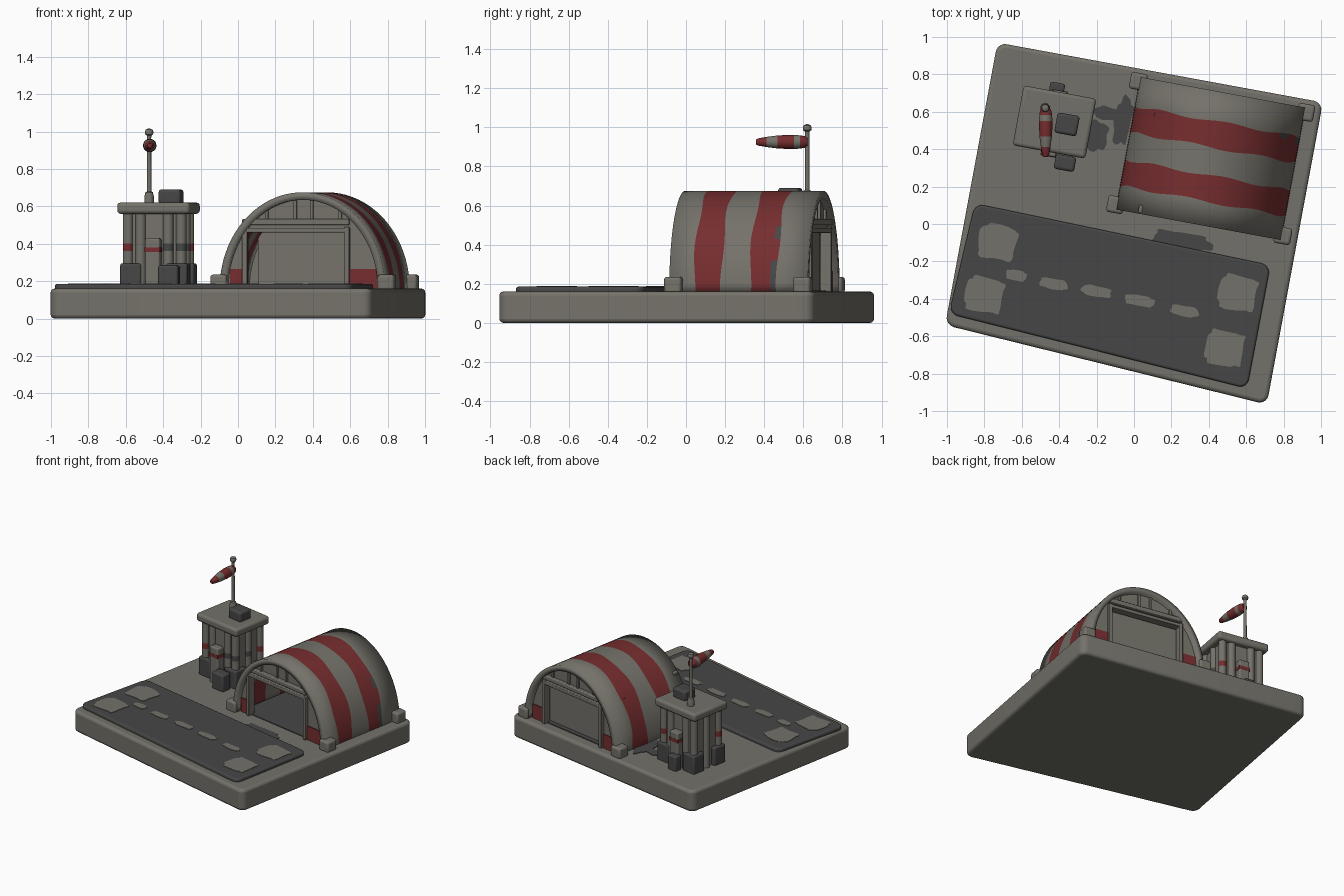
import bpy, bmesh, math
from mathutils import Matrix, Vector

if "Cube" in bpy.data.objects:
    bpy.data.objects.remove(bpy.data.objects["Cube"])

TURN = math.radians(-10.5)
GROUND = 0.16
made = []


def material(name, rgb):
    m = bpy.data.materials.new(name)
    m.use_nodes = True
    m.diffuse_color = (*rgb, 1)
    m.node_tree.nodes["Principled BSDF"].inputs["Base Color"].default_value = (*rgb, 1)
    return m


CONCRETE = material("concrete grey", (0.175, 0.167, 0.143))
RED = material("stripe red", (0.18, 0.026, 0.028))
DARK = material("asphalt dark", (0.062, 0.062, 0.063))
PALETTE = [CONCRETE, RED, DARK]
GREY_I, RED_I, DARK_I = range(3)


def finish(name, bm, index=None, matrix=Matrix(), bevel=0):
    me = bpy.data.meshes.new(name)
    for f in bm.faces:
        if index is not None:
            f.material_index = index
    bm.to_mesh(me)
    bm.free()
    for m in PALETTE:
        me.materials.append(m)
    ob = bpy.data.objects.new(name, me)
    ob.matrix_world = matrix
    bpy.context.collection.objects.link(ob)
    if bevel:
        mod = ob.modifiers.new("soft_edges", "BEVEL")
        mod.width, mod.segments = bevel, 3
        mod.limit_method, mod.angle_limit = "ANGLE", math.radians(40)
    made.append(ob)
    return ob


def prism(points, depth):
    """Extrude a closed outline of 3D points along a vector."""
    bm = bmesh.new()
    face = bm.faces.new([bm.verts.new(p) for p in points])
    top = bmesh.ops.extrude_face_region(bm, geom=[face])
    bmesh.ops.translate(bm, vec=depth, verts=[v for v in top["geom"] if isinstance(v, bmesh.types.BMVert)])
    bmesh.ops.recalc_face_normals(bm, faces=bm.faces)
    return bm


def slab(name, corners, z0, z1, index, radius, bevel):
    bm = prism([(x, y, z0) for x, y in corners], (0, 0, z1 - z0))
    upright = [e for e in bm.edges if abs(e.verts[0].co.z - e.verts[1].co.z) > 0.001]
    bmesh.ops.bevel(bm, geom=upright, offset=radius, segments=5, profile=0.5, affect="EDGES")
    return finish(name, bm, index, bevel=bevel)


def frame(x, y):
    return Matrix.Translation((x, y, 0)) @ Matrix.Rotation(TURN, 4, "Z")


def box(name, where, u, v, z0, z1, w, d, index=GREY_I, bevel=0.01):
    bm = bmesh.new()
    bmesh.ops.create_cube(bm, size=1)
    bmesh.ops.scale(bm, vec=(w, d, z1 - z0), verts=bm.verts)
    return finish(name, bm, index, where @ Matrix.Translation((u, v, (z0 + z1) / 2)), bevel)


def lathe(name, profile, matrix, bands, sides=20):
    """Turn (radius, height) points; bands holds a colour per segment."""
    bm = bmesh.new()
    rings = [[bm.verts.new((r * math.cos(k * math.tau / sides), r * math.sin(k * math.tau / sides), z))
              for k in range(sides)] for r, z in profile]
    for a, b, band in zip(rings, rings[1:], bands):
        for k in range(sides):
            n = (k + 1) % sides
            bm.faces.new((a[k], a[n], b[n], b[k])).material_index = band
    bm.faces.new(rings[0][::-1]).material_index = bands[0]
    bm.faces.new(rings[-1]).material_index = bands[-1]
    return finish(name, bm, None, matrix)


def patch(name, x, y, w, d, z, index, power=0.5, wobble=0.06):
    """Thin worn paint patch with an uneven outline."""
    pts = []
    for k in range(36):
        a = k * math.tau / 36
        c, s = math.cos(a), math.sin(a)
        r = 1 + wobble * math.sin(5 * a + 9 * x) + wobble * 0.5 * math.sin(9 * a + 7 * y)
        pts.append((w * r * math.copysign(abs(c) ** power, c), d * r * math.copysign(abs(s) ** power, s), z))
    return finish(name, prism(pts, (0, 0, 0.005)), index, frame(x, y))


# Ground plate and runway
slab("ground_plate", [(-0.73, 0.97), (1.01, 0.65), (0.71, -0.965), (-1.01, -0.54)], 0, GROUND, GREY_I, 0.05, 0.02)
slab("runway", [(-0.85, 0.11), (0.73, -0.22), (0.605, -0.88), (-0.99, -0.48)], 0.14, 0.185, DARK_I, 0.05, 0.012)
for x, y in [(-0.73, -0.1), (-0.8, -0.38), (0.555, -0.37), (0.485, -0.665)]:
    patch("runway_end_mark", x, y, 0.1, 0.092, 0.183, GREY_I, 0.4)
for x, y, w in [(-0.63, -0.275, 0.055), (-0.43, -0.32, 0.075), (-0.2, -0.36, 0.08), (0.03, -0.41, 0.08), (0.27, -0.465, 0.075)]:
    patch("centre_dash", x, y, w, 0.028, 0.183, GREY_I, 0.6)
for x, y, w, d in [(-0.2, 0.47, 0.06, 0.08), (-0.06, 0.55, 0.045, 0.13), (-0.14, 0.59, 0.08, 0.035), (0.26, -0.09, 0.16, 0.045)]:
    patch("ground_stain", x, y, w, d, GROUND - 0.001, DARK_I, 0.8, 0.1)

# Hangar roof shell with red bands and worn spots
HANGAR = frame(0.41, 0.35)
HALF_W, RISE, HALF_L = 0.45, 0.515, 0.36
STEPS = 40


def arch(angle, t, shrink=0.0):
    return Vector(((HALF_W - shrink) * math.cos(angle), t, GROUND + (RISE - shrink) * math.sin(angle)))


cuts = [-HALF_L, -0.23, -0.09, 0.06, 0.17, 0.2, HALF_L]
bands = [GREY_I, RED_I, GREY_I, RED_I, RED_I, GREY_I]
bm = bmesh.new()
grid = []
for i in range(STEPS + 1):
    a = math.pi * i / STEPS
    grid.append([bm.verts.new(arch(a, t + (0.007 * math.sin(7 * a + 20 * t) if abs(t) < HALF_L else 0))) for t in cuts])
for i in range(STEPS):
    for j, band in enumerate(bands):
        f = bm.faces.new((grid[i][j], grid[i][j + 1], grid[i + 1][j + 1], grid[i + 1][j]))
        f.material_index = DARK_I if j == 4 and i in (0, 1, 2, 3, 7, 8) else band
shell = finish("hangar_roof", bm, None, HANGAR)
thick = shell.modifiers.new("thickness", "SOLIDIFY")
thick.thickness, thick.offset = 0.04, -1

# Hangar ends, each with a doorway
DOOR_TOP = 0.46
for side, shift, depth in [(-1, -0.04, 0.5), (1, 0.0, 0.05)]:
    face_t = side * 0.325
    left, right = shift - 0.265, shift + 0.265
    outline = [arch(math.pi * i / STEPS, face_t, 0.03) for i in range(STEPS + 1)]
    outline += [Vector((u, face_t, z)) for u, z in
                [(left, GROUND), (left, DOOR_TOP), (right, DOOR_TOP), (right, GROUND)]]
    finish("end_wall", prism(outline, (0, -side * 0.03, 0)), GREY_I, HANGAR)
    box("inner_wall", HANGAR, shift, face_t - side * depth, GROUND, 0.5, 0.6, 0.02, bevel=0)
    out = face_t + side * 0.008
    for u in (left - 0.012, right + 0.012):
        box("door_jamb", HANGAR, u, out, GROUND, DOOR_TOP + 0.03, 0.028, 0.035, bevel=0.005)
    box("door_lintel", HANGAR, shift, out, DOOR_TOP, 0.485, 0.56, 0.035, bevel=0.005)
    box("door_header", HANGAR, shift, out, 0.5, 0.532, 0.58, 0.04, bevel=0.006)
    for u in (-0.2, -0.045, 0.045, 0.2):
        box("gable_rib", HANGAR, u, face_t, 0.53, 0.645 - abs(u) * 0.25, 0.018, 0.025, bevel=0.004)
    for lo, hi in [(-0.4, left - 0.026), (right + 0.026, 0.4)]:
        box("red_skirt", HANGAR, (lo + hi) / 2, face_t + side * 0.003, GROUND, 0.265, hi - lo, 0.009, RED_I, 0)
    for u in (-0.455, 0.455):
        box("corner_foot", HANGAR, u, side * 0.335, 0.15, 0.235, 0.09, 0.09, bevel=0.015)
box("hangar_floor", HANGAR, 0, 0, 0.155, 0.166, 0.8, 0.64, DARK_I, 0)

# Control tower body
TOWER = frame(-0.425, 0.545)
box("tower_core", TOWER, 0, 0, 0.15, 0.58, 0.3, 0.24)
box("tower_roof", TOWER, 0, 0, 0.56, 0.62, 0.395, 0.325, bevel=0.018)
for sx in (-1, 1):
    for sy in (-1, 1):
        box("corner_plinth", TOWER, sx * 0.125, sy * 0.1, 0.15, 0.295, 0.115, 0.105, DARK_I, 0.012)

# Round posts around the tower with painted bands
tall = [(0.028, z) for z in (0.15, 0.36, 0.4, 0.58)]
posts = [(u, v) for u in (-0.145, 0.145) for v in (-0.115, 0, 0.115)]
posts += [(u, v) for u in (-0.075, 0.075) for v in (-0.118, 0.118)]
for k, (u, v) in enumerate(posts):
    colour = {0: RED_I, 3: DARK_I, 8: DARK_I, 5: RED_I, 4: DARK_I}.get(k, GREY_I)
    lathe("tower_post", tall, TOWER @ Matrix.Translation((u, v, 0)), [GREY_I, colour, GREY_I], 14)
for v in (-0.155, 0.14):
    box("door_pillar", TOWER, 0, v, 0.15, 0.43, 0.08, 0.06)
    box("pillar_band", TOWER, 0, v, 0.355, 0.38, 0.084, 0.064, RED_I, 0)

# Dark equipment crates
box("front_crate", TOWER, 0.095, -0.205, 0.15, 0.285, 0.11, 0.08, DARK_I, 0.015)
box("back_crate", TOWER, -0.02, 0.18, 0.15, 0.27, 0.08, 0.06, DARK_I, 0.012)
box("roof_crate", TOWER, 0.068, 0.0, 0.61, 0.69, 0.12, 0.11, DARK_I, 0.015)

# Flag pole with ball and windsock
pole = [(0.026, 0.61), (0.026, 0.65), (0.02, 0.675), (0.012, 0.68), (0.011, 0.965), (0.012, 0.978),
        (0.021, 0.985), (0.023, 0.997), (0.018, 1.01), (0.006, 1.016)]
lathe("pole", pole, Matrix.Translation((-0.475, 0.62, 0)), [GREY_I] * 9, 16)
sock = [(0.02, 0.0), (0.03, 0.015), (0.034, 0.04), (0.036, 0.07), (0.036, 0.1),
        (0.033, 0.155), (0.026, 0.21), (0.018, 0.255), (0.012, 0.265)]
sock_bands = [RED_I, RED_I, GREY_I, RED_I, RED_I, GREY_I, RED_I, RED_I]
lathe("windsock", sock, Matrix.Translation((-0.472, 0.622, 0.925)) @ Matrix.Rotation(math.pi / 2, 4, "X"), sock_bands)

# Shading
bpy.ops.object.select_all(action="DESELECT")
for ob in made:
    ob.select_set(True)
bpy.context.view_layer.objects.active = made[0]
bpy.ops.object.shade_smooth_by_angle(angle=math.radians(35))
